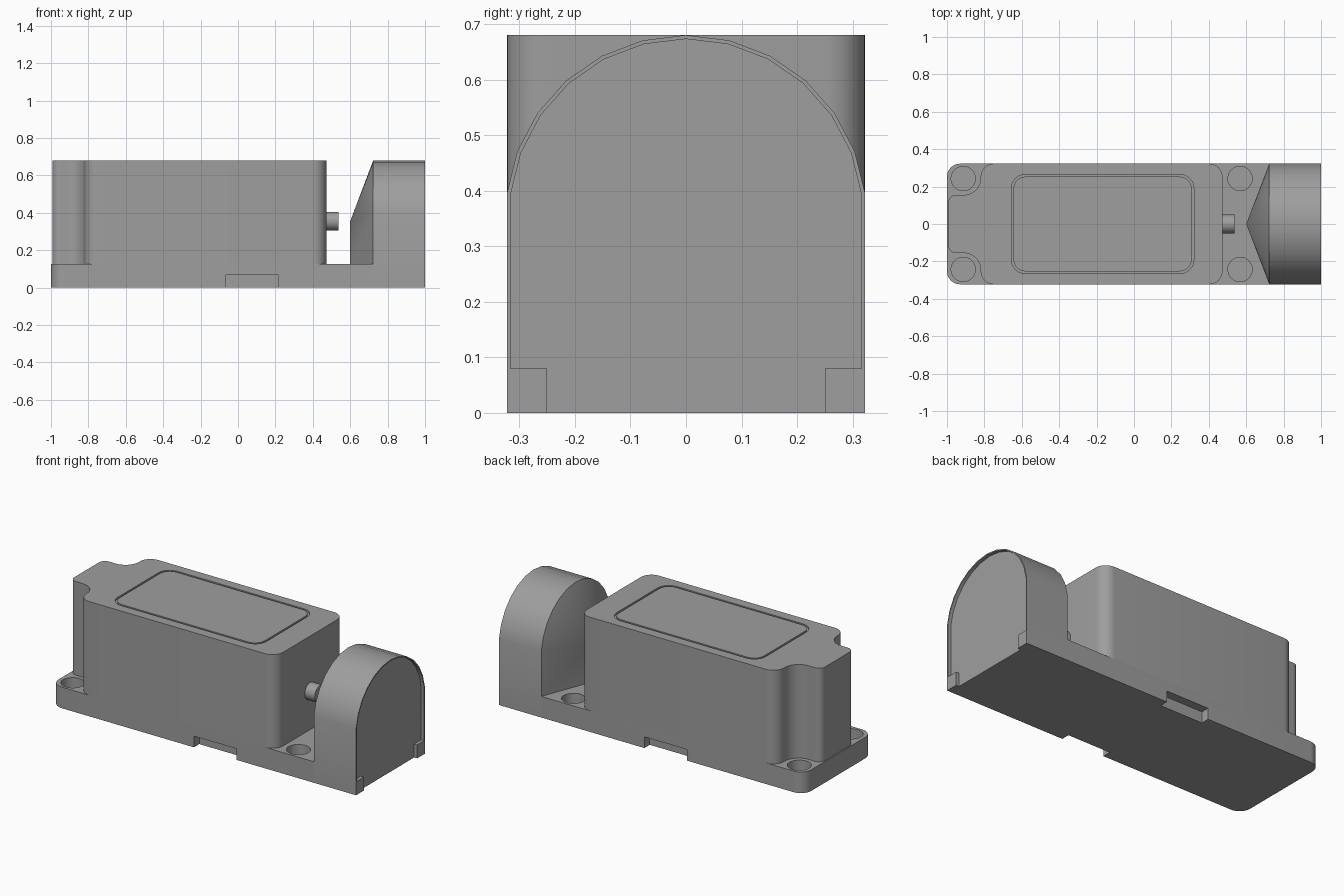
import bpy, bmesh
from math import sin, cos, radians

if "Cube" in bpy.data.objects:
    bpy.data.objects.remove(bpy.data.objects["Cube"])

W = 0.3225      # half width
BASE = 0.125    # base plate height
TOP = 0.68
AXIS_Z = 0.355  # centre height of arch and stub
NECK = 0.723    # where the end block starts


def arc(cx, cy, r, a0, a1, n=8):
    return [(cx + r * cos(radians(a0 + (a1 - a0) * i / n)),
             cy + r * sin(radians(a0 + (a1 - a0) * i / n))) for i in range(n + 1)]


def mirror_y(half):
    return half + [(x, -y) for x, y in reversed(half)]


def rounded_rect(x0, x1, hy, r):
    return mirror_y(arc(x1 - r, hy - r, r, 0, 90) + arc(x0 + r, hy - r, r, 90, 180))


def arch(r):
    # facets of a 26-sided circle, from +y side over the top to -y side
    step = 360 / 26
    return [(r * sin(radians(step * i)), AXIS_Z + r * cos(radians(step * i)))
            for i in range(6, -7, -1)]


def build(name, bm):
    bmesh.ops.recalc_face_normals(bm, faces=bm.faces)
    me = bpy.data.meshes.new(name)
    bm.to_mesh(me)
    bm.free()
    ob = bpy.data.objects.new(name, me)
    bpy.context.collection.objects.link(ob)
    return ob


def prism(name, pts, lo, hi, axis="z"):
    place = (lambda u, v, w: (u, v, w)) if axis == "z" else (lambda u, v, w: (w, u, v))
    bm = bmesh.new()
    a = [bm.verts.new(place(u, v, lo)) for u, v in pts]
    b = [bm.verts.new(place(u, v, hi)) for u, v in pts]
    bm.faces.new(a)
    bm.faces.new(b)
    for i in range(len(pts)):
        j = (i + 1) % len(pts)
        bm.faces.new((a[i], a[j], b[j], b[i]))
    return build(name, bm)


def activate(ob):
    bpy.ops.object.select_all(action="DESELECT")
    ob.select_set(True)
    bpy.context.view_layer.objects.active = ob


def cut(ob, cutter):
    mod = ob.modifiers.new("cut", "BOOLEAN")
    mod.operation = "DIFFERENCE"
    mod.solver = "EXACT"
    mod.object = cutter
    activate(ob)
    bpy.ops.object.modifier_apply(modifier=mod.name)
    bpy.data.objects.remove(cutter)


# base plate with four blind screw holes and two staggered side notches
base = prism("base_plate", mirror_y([(NECK, W)] + arc(-0.93, W - 0.07, 0.07, 90, 180)), 0, BASE)
for s, notch_x in ((-1, -0.063), (1, -0.233)):
    for x in (-0.913, 0.567):
        cut(base, prism("hole_cutter", arc(x, s * 0.243, 0.065, 0, 360, 32)[:-1], 0.04, 0.2))
    x0, x1, y0, y1 = notch_x, notch_x + 0.28, s * (W - 0.05), s * (W + 0.05)
    cut(base, prism("notch_cutter", [(x0, y0), (x1, y0), (x1, y1), (x0, y1)], -0.05, 0.066))

# main housing, scalloped around the left-hand screws
housing = prism("housing", mirror_y(
    arc(0.403, W - 0.07, 0.07, 0, 90)
    + arc(-0.75, W - 0.07, 0.07, 90, 180)
    + arc(-0.91, 0.245, 0.09, 0, -90)
    + arc(-0.953, 0.115, 0.04, 90, 180)), BASE, TOP)
cut(housing, prism("lid_pocket_cutter", rounded_rect(-0.656, 0.32, 0.265, 0.075), TOP - 0.01, TOP + 0.05))

# lid plate inside the pocket, leaving a thin groove
lid = prism("lid_panel", rounded_rect(-0.644, 0.308, 0.253, 0.063), TOP - 0.01, TOP)

# cable stub on the right end of the housing
stub = prism("cable_stub", arc(0, AXIS_Z, 0.05, 0, 360, 26)[:-1], 0.46, 0.538, "x")

# arched end block with a shallow recess that leaves two corner tabs
end_block = prism("end_block", [(W, 0)] + arch(0.325) + [(-W, 0)], NECK, 1.0, "x")
cut(end_block, prism("recess_cutter",
                     [(0.25, -0.05), (0.25, 0.08), (0.3157, 0.08)] + arch(0.318)
                     + [(-0.3157, 0.08), (-0.25, 0.08), (-0.25, -0.05)], 0.98, 1.05, "x"))

# pointed nose: half cone above, vertical wedge below
bm = bmesh.new()
ring = [bm.verts.new((NECK, y, z)) for y, z in [(W, BASE)] + arch(0.325) + [(-W, BASE)]]
tip = bm.verts.new((0.60, 0, AXIS_Z))
foot = bm.verts.new((0.60, 0, BASE))
for a, b in zip(ring[1:-2], ring[2:-1]):
    bm.faces.new((a, b, tip))
bm.faces.new((ring[0], ring[1], tip, foot))
bm.faces.new((ring[-2], ring[-1], foot, tip))
bm.faces.new((ring[0], foot, ring[-1]))
bm.faces.new(ring)
nose = build("end_block_nose", bm)

# dark grey finish and smooth shading on every part
grey = bpy.data.materials.new("dark_grey")
grey.diffuse_color = (0.343, 0.343, 0.343, 1)
grey.use_nodes = True
grey.node_tree.nodes["Principled BSDF"].inputs["Base Color"].default_value = grey.diffuse_color
for ob in (base, housing, lid, stub, end_block, nose):
    ob.data.materials.clear()
    ob.data.materials.append(grey)
    activate(ob)
    bpy.ops.object.shade_smooth_by_angle(angle=radians(30))
